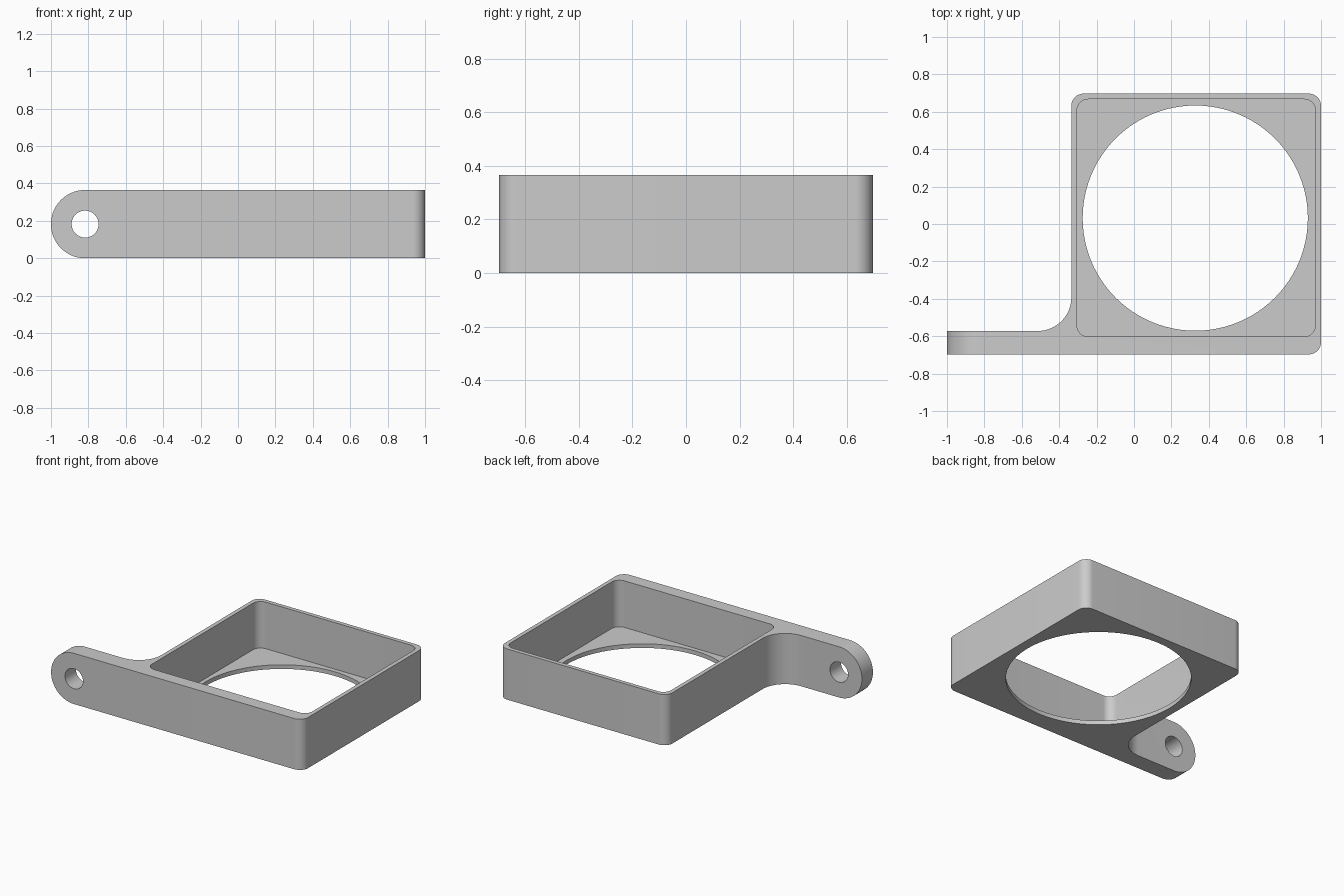
import bpy
import bmesh
from math import cos, sin, pi, radians
from mathutils import Matrix

if "Cube" in bpy.data.objects:
    bpy.data.objects.remove(bpy.data.objects["Cube"])

H = 0.365                      # overall height
R = H / 2                      # rounded arm end
FLOOR = 0.03
X0, X1, Y0, Y1 = -0.335, 1.0, -0.697, 0.697
ARM_BACK = -0.572
FILLET = 0.18
HOLE_X, HOLE_Y = 0.3275, 0.0315

grey = bpy.data.materials.new("plain grey")
grey.use_nodes = True
grey.diffuse_color = (0.6, 0.6, 0.6, 1)
grey.node_tree.nodes["Principled BSDF"].inputs["Base Color"].default_value = (0.6, 0.6, 0.6, 1)


def arc(cx, cy, r, start, end, steps=12):
    """Points along an arc, angles in degrees."""
    angles = [radians(start + (end - start) * i / steps) for i in range(steps + 1)]
    return [(cx + r * cos(a), cy + r * sin(a)) for a in angles]


def rounded_rect(x0, x1, y0, y1, r):
    return (arc(x1 - r, y0 + r, r, -90, 0) + arc(x1 - r, y1 - r, r, 0, 90)
            + arc(x0 + r, y1 - r, r, 90, 180) + arc(x0 + r, y0 + r, r, 180, 270))


def prism(name, points, low, high, upright=False):
    """Extrude an outline along z, or along y when upright (outline in x and z)."""
    bm = bmesh.new()
    face = bm.faces.new([bm.verts.new((x, y, low)) for x, y in points])
    top = bmesh.ops.extrude_face_region(bm, geom=[face])["geom"]
    bmesh.ops.translate(bm, vec=(0, 0, high - low),
                        verts=[v for v in top if isinstance(v, bmesh.types.BMVert)])
    if upright:
        bmesh.ops.transform(bm, matrix=Matrix.Rotation(pi / 2, 4, "X"), verts=bm.verts)
    bmesh.ops.recalc_face_normals(bm, faces=bm.faces)
    mesh = bpy.data.meshes.new(name)
    bm.to_mesh(mesh)
    bm.free()
    mesh.materials.append(grey)
    obj = bpy.data.objects.new(name, mesh)
    bpy.context.collection.objects.link(obj)
    return obj


def carve(obj, cutter, operation):
    """Apply a boolean and remove its cutter."""
    cutter.hide_render = True
    mod = obj.modifiers.new("carve", "BOOLEAN")
    mod.operation, mod.object, mod.solver = operation, cutter, "EXACT"
    bpy.context.view_layer.objects.active = obj
    bpy.ops.object.modifier_apply(modifier=mod.name)
    bpy.data.objects.remove(cutter)


# Plan outline: square frame, with an arm running off the front wall
c = 0.065
plan = ([(-1.2, Y0)] + arc(X1 - c, Y0 + c, c, -90, 0) + arc(X1 - c, Y1 - c, c, 0, 90)
        + arc(X0 + c, Y1 - c, c, 90, 180)
        + arc(X0 - FILLET, ARM_BACK + FILLET, FILLET, 0, -90, 20) + [(-1.2, ARM_BACK)])
frame = prism("frame_with_arm", plan, -0.2, 0.6)

# Side profile: flat top and bottom, round arm end
side = [(1.2, 0), (1.2, H)] + arc(R - 1, R, R, 90, 270, 40)
carve(frame, prism("side_profile", side, -1, 1, upright=True), "INTERSECT")

# Open pocket above a thin floor
pocket = rounded_rect(-0.305, 0.97, -0.602, 0.667, 0.06)
carve(frame, prism("pocket", pocket, FLOOR, 0.6), "DIFFERENCE")

# Large round opening in the floor
opening = arc(HOLE_X, HOLE_Y, 0.602, 0, 360, 96)[:-1]
carve(frame, prism("floor_opening", opening, -0.2, 0.2), "DIFFERENCE")

# Pin hole through the arm end
pin = arc(R - 1, R, 0.072, 0, 360, 40)[:-1]
carve(frame, prism("pin_hole", pin, 0.4, 1, upright=True), "DIFFERENCE")

bpy.ops.object.select_all(action="DESELECT")
frame.select_set(True)
bpy.context.view_layer.objects.active = frame
bpy.ops.object.shade_smooth_by_angle(angle=radians(30))
